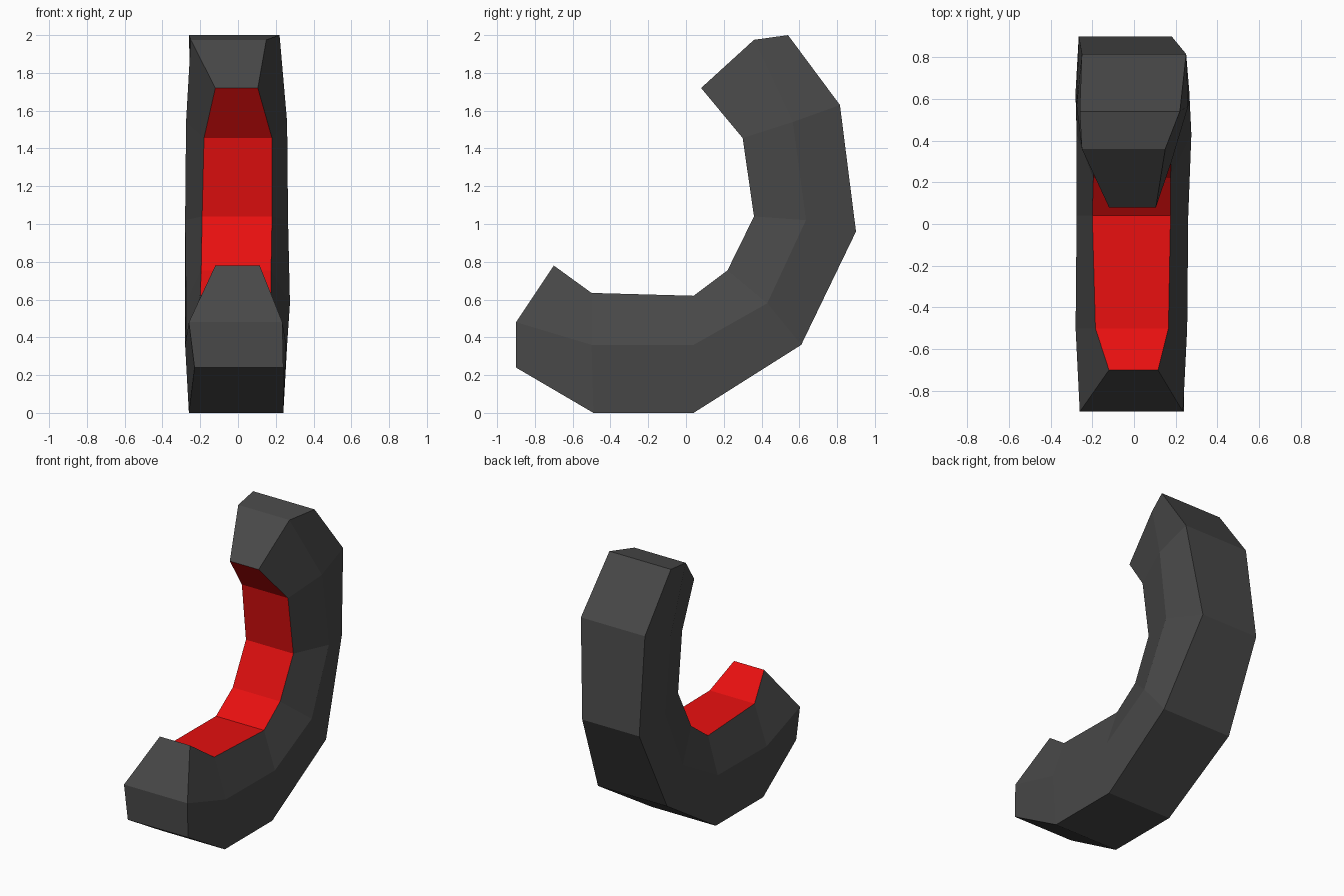
import bpy
import bmesh

# Remove the default object
default_cube = bpy.data.objects.get("Cube")
if default_cube:
    bpy.data.objects.remove(default_cube, do_unlink=True)


def make_material(name, colour):
    material = bpy.data.materials.new(name)
    material.use_nodes = True
    material.diffuse_color = colour
    shader = next(n for n in material.node_tree.nodes if n.type == "BSDF_PRINCIPLED")
    shader.inputs["Base Color"].default_value = colour
    shader.inputs["Roughness"].default_value = 0.8
    return material


# Three rails run along the hook, from the lower lip to the upper tip.
# Each point is (y, z, right side x, left side x).
inner_rail = [
    (-.70, .78, -.12, .115), (-.5, .635, -.185, .165), (.04, .62, -.2, .175),
    (.22, .755, -.195, .175), (.36, 1.04, -.19, .18), (.3, 1.455, -.18, .18),
    (.08, 1.72, -.12, .105),
]
middle_rail = [
    (-.9, .48, -.26, .235), (-.5, .36, -.28, .255), (.04, .36, -.275, .26),
    (.43, .58, -.275, .275), (.635, 1.02, -.28, .265), (.565, 1.54, -.275, .26),
    (.36, 1.975, -.25, .15),
]
outer_rail = [
    (-.9, .24, -.23, .24), (-.49, 0, -.26, .24), (.04, 0, -.26, .24),
    (.61, .36, -.28, .26), (.9, .96, -.265, .18), (.815, 1.63, -.25, .25),
    (.54, 2, -.26, .22),
]


def build_hook():
    bm = bmesh.new()

    # Six-sided cross-sections: up the right side, down the left side
    rings = []
    for section in zip(outer_rail, middle_rail, inner_rail):
        right = [bm.verts.new((r, y, z)) for y, z, r, l in section]
        left = [bm.verts.new((l, y, z)) for y, z, r, l in section]
        rings.append(right + left[::-1])

    # Skin between neighbouring sections; the inner strip is red
    inner_side = 2
    for ring, following in zip(rings, rings[1:]):
        for side in range(len(ring)):
            after = (side + 1) % len(ring)
            face = bm.faces.new((ring[side], ring[after],
                                 following[after], following[side]))
            face.material_index = 1 if side == inner_side else 0

    # Folded end caps at the lip and the tip
    for ring in (rings[0], rings[-1]):
        outer_r, middle_r, inner_r, inner_l, middle_l, outer_l = ring
        bm.faces.new((outer_r, middle_r, middle_l, outer_l))
        bm.faces.new((middle_r, inner_r, inner_l, middle_l))

    bmesh.ops.recalc_face_normals(bm, faces=bm.faces)
    mesh = bpy.data.meshes.new("curved_hook")
    bm.to_mesh(mesh)
    bm.free()
    return mesh


hook_mesh = build_hook()
hook_mesh.materials.append(make_material("dark grey", (.065, .065, .065, 1)))
hook_mesh.materials.append(make_material("bright red", (.8, .005, .005, 1)))
hook = bpy.data.objects.new("curved_hook", hook_mesh)
bpy.context.scene.collection.objects.link(hook)
